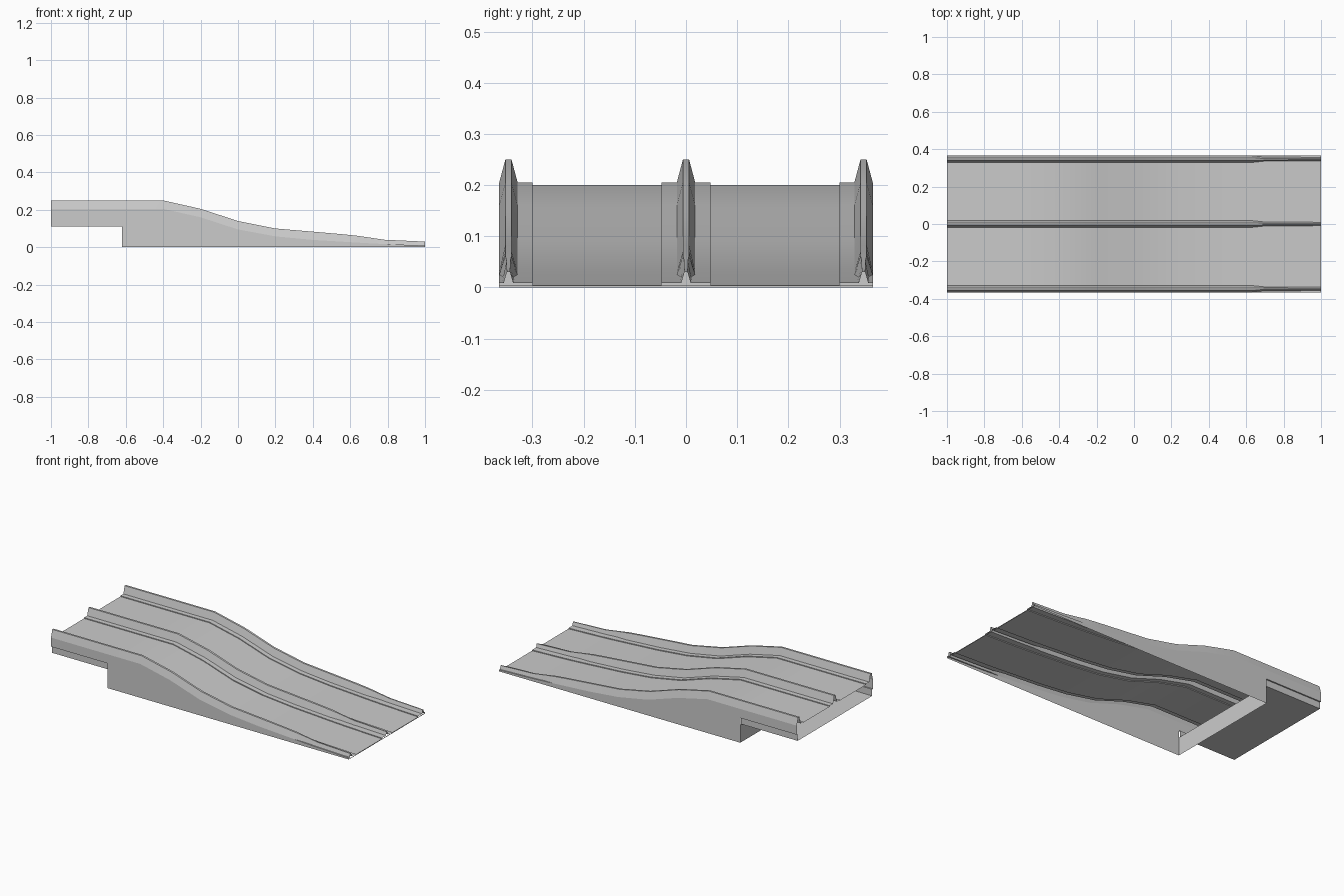
import bpy, bmesh, math

if "Cube" in bpy.data.objects:
    bpy.data.objects.remove(bpy.data.objects["Cube"])

# Stations along the ramp: x, road height, barrier top height, barrier width factor
STATIONS = [
    (-1.00, .200, .250, 1), (-.62, .200, .250, 1), (-.40, .200, .250, 1),
    (-.20, .155, .205, 1), (0, .090, .140, 1), (.20, .053, .100, 1),
    (.40, .034, .083, 1), (.55, .025, .070, 1), (.63, .020, .062, 1),
    (.70, .016, .052, .6), (.78, .012, .040, .6), (1.00, .004, .030, .5),
]
HALF = .365      # half width of the ramp
RAIL = .018      # half width of a barrier base
SIDE = HALF - RAIL
CURB = .005
NOTCH = -.62     # where the raised end begins


def loft(name, stations, section, mirror=False):
    """Skin a strip through section(station) -> [(y, z), ...] at every station."""
    bm = bmesh.new()
    rows = [[bm.verts.new((s[0], y, z)) for y, z in section(s)] for s in stations]
    for a, b in zip(rows, rows[1:]):
        for j in range(len(a) - 1):
            bm.faces.new((a[j], b[j], b[j + 1], a[j + 1]))
    bmesh.ops.remove_doubles(bm, verts=bm.verts, dist=1e-5)
    return finish(name, bm, mirror)


def finish(name, bm, mirror=False):
    mesh = bpy.data.meshes.new(name)
    for f in bm.faces:
        f.smooth = True
    bm.to_mesh(mesh)
    bm.free()
    mesh.set_sharp_from_angle(angle=math.radians(25))
    obj = bpy.data.objects.new(name, mesh)
    bpy.context.collection.objects.link(obj)
    if mirror:
        mod = obj.modifiers.new("mirror_y", 'MIRROR')
        mod.use_axis = (False, True, False)
    return obj


def cross_wall(name, x, half, z0, z1, facing):
    """Upright panel across the ramp."""
    bm = bmesh.new()
    pts = [(-half, z0), (half, z0), (half, z1), (-half, z1)]
    if facing < 0:
        pts.reverse()
    bm.faces.new([bm.verts.new((x, y, z)) for y, z in pts])
    return finish(name, bm)


# Road lanes with low curbs beside the barriers
def lane(s):
    z = s[1]
    return [(RAIL, z + CURB), (.048, z + CURB), (.048, z),
            (.300, z), (.300, z + CURB), (SIDE - RAIL, z + CURB)]


loft("road_lane", STATIONS, lane, mirror=True)


# Barriers: tapered, hollow from below, slimmer near the low end
def barrier(center):
    def section(s):
        _, z, top, w = s
        base, a, t = z + CURB, RAIL * w, .006 * w
        half = [(RAIL, base), (a, base), (t, top)]
        pts = [(-y, h) for y, h in half] + half[::-1]
        return [(center + y, h) for y, h in pts]
    return section


loft("center_barrier", STATIONS, barrier(0))
loft("side_barrier", STATIONS, barrier(SIDE), mirror=True)

# Side walls reaching the ground
loft("side_wall", [s for s in STATIONS if s[0] >= NOTCH],
     lambda s: [(HALF, s[1] + CURB), (HALF, 0)], mirror=True)


# Raised end: side skirts with a small ledge and a flat floor, open at the end
def overhang(s):
    inner = HALF - .008
    half = [(HALF, s[1] + CURB), (HALF, .15), (inner, .15), (inner, .11)]
    return half + [(-y, z) for y, z in reversed(half)]


loft("raised_end_shell", STATIONS[:2], overhang)

# Support wall under the notch and thin lip at the low end
cross_wall("support_wall", NOTCH, HALF, 0, .11, -1)
cross_wall("low_end_lip", 1.0, HALF, 0, .004, 1)
